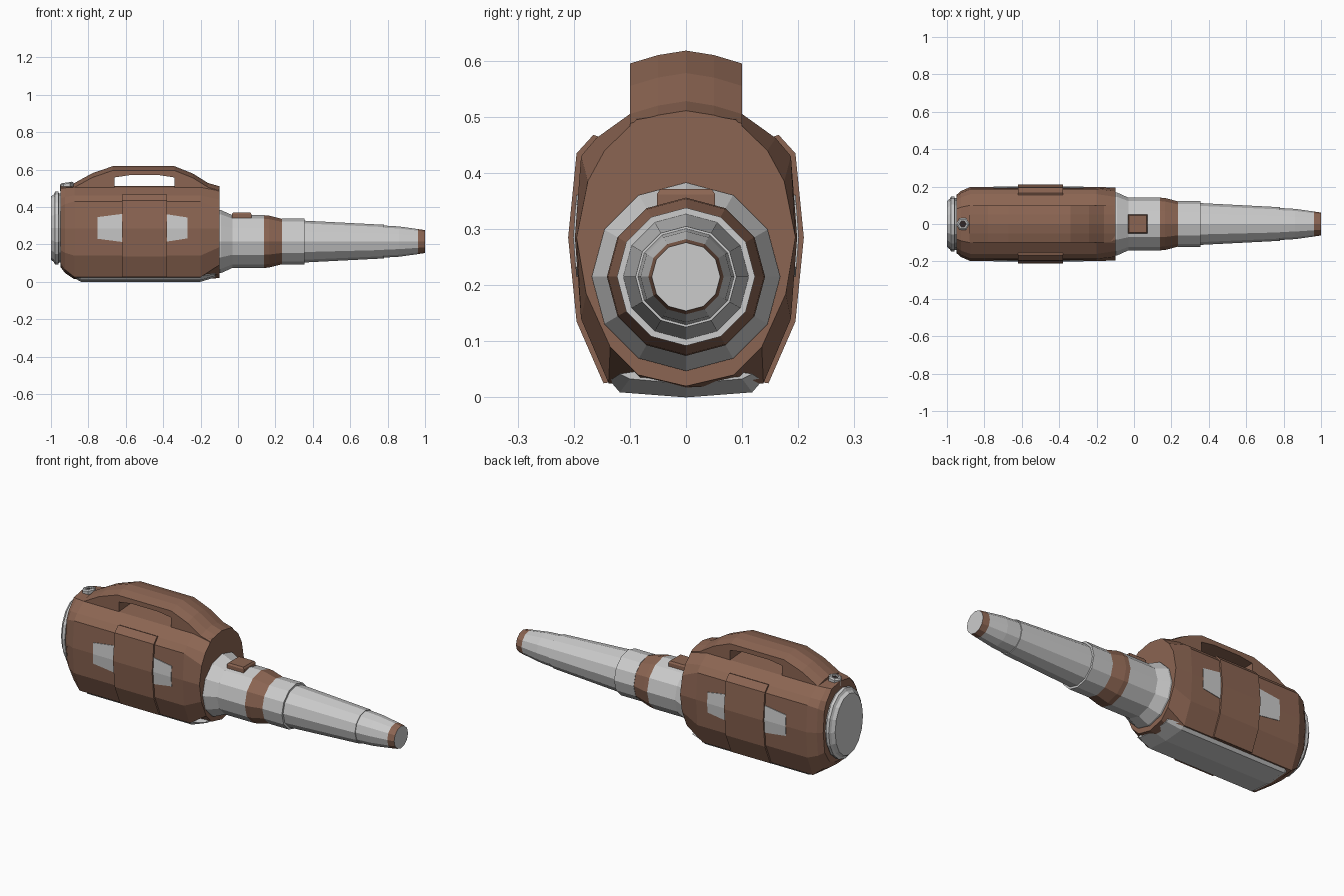
import bpy, bmesh
from math import sin, cos, pi

if "Cube" in bpy.data.objects:
    bpy.data.objects.remove(bpy.data.objects["Cube"])

brown = bpy.data.materials.new("brown_plastic")
brown.diffuse_color = (0.26, 0.13, 0.085, 1)
brown.use_nodes = True
brown.node_tree.nodes["Principled BSDF"].inputs["Base Color"].default_value = brown.diffuse_color
dark = bpy.data.materials.new("dark_hole")
dark.diffuse_color = (0.03, 0.02, 0.02, 1)
dark.use_nodes = True
dark.node_tree.nodes["Principled BSDF"].inputs["Base Color"].default_value = dark.diffuse_color


def loft(name, rings, mat=None, caps=True):
    """Skin a list of closed rings of 3D points."""
    bm = bmesh.new()
    vs = [[bm.verts.new(p) for p in r] for r in rings]
    n = len(vs[0])
    for a, b in zip(vs, vs[1:]):
        for i in range(n):
            j = (i + 1) % n
            bm.faces.new((a[i], a[j], b[j], b[i]))
    if caps:
        bm.faces.new(vs[0])
        bm.faces.new(vs[-1])
    bmesh.ops.remove_doubles(bm, verts=bm.verts, dist=1e-5)
    bmesh.ops.recalc_face_normals(bm, faces=bm.faces)
    me = bpy.data.meshes.new(name)
    bm.to_mesh(me)
    bm.free()
    ob = bpy.data.objects.new(name, me)
    bpy.context.collection.objects.link(ob)
    if mat:
        me.materials.append(mat)
    return ob


def mirrored(x, half):
    """Full cross-section from a half section running top to bottom."""
    return [(x, y, z) for y, z in half] + [(x, -y, z) for y, z in half[-2:0:-1]]


def tube(name, stations, zc, mat=None, n=12, caps=True):
    """Elliptical rings along x; stations are (x, ry, rz)."""
    rings = [[(x, ry * sin(2 * pi * i / n), zc + rz * cos(2 * pi * i / n))
              for i in range(n)] for x, ry, rz in stations]
    return loft(name, rings, mat, caps)


def mix(a, b, t):
    return [(p[0] + (q[0] - p[0]) * t, p[1] + (q[1] - p[1]) * t) for p, q in zip(a, b)]


# Main housing
main = [(0, .512), (.1, .505), (.16, .462), (.187, .43), (.198, .285),
        (.187, .14), (.138, .025), (.07, .018), (0, .014)]
front = [(0, .51), (.088, .495), (.145, .44), (.175, .385), (.195, .285),
         (.178, .185), (.135, .09), (.085, .04), (0, .02)]
back = [(0, .515), (.08, .5), (.125, .445), (.145, .4), (.155, .285),
        (.142, .17), (.1, .105), (.055, .085), (0, .08)]
loft("housing", [mirrored(-.95, back), mirrored(-.925, mix(back, main, .5)),
                 mirrored(-.875, main), mirrored(-.2, main), mirrored(-.1, front)], brown)

# Grey base plate
base = []
for x, w, z in [(-.9, .1, .035), (-.84, .118, 0), (-.2, .118, 0), (-.12, .1, .024)]:
    base.append(mirrored(x, [(0, .06), (w + .018, .03 + z * .5), (w, z + .009), (0, z)]))
loft("base_plate", base)

# Carry handle with grip opening: (x, top z, underside z)
handle = []
for x, top, low in [(-.88, .525, .49), (-.78, .58, .49), (-.67, .618, .49), (-.66, .618, .49),
                    (-.66, .618, .558), (-.58, .618, .57), (-.42, .618, .57), (-.34, .618, .558),
                    (-.34, .618, .49), (-.24, .578, .49), (-.16, .528, .48), (-.1, .511, .47)]:
    edge = max(top - .023, low + .004)
    handle.append(mirrored(x, [(0, top), (.05, max(top - .008, edge)), (.1, edge), (.1, low), (0, low)]))
loft("handle", handle, brown)

# Side bands and grey side windows
band = [(.165, .468), (.195, .435), (.21, .285), (.195, .135), (.147, .025)]
inner = [(.12, .03), (.15, .285), (.13, .455)]
for s, side in ((-1, "front"), (1, "back")):
    loft(side + "_band", [[(x, s * y, z) for y, z in band + inner] for x in (-.62, -.38)], brown)
    for k, (x0, h0, x1, h1) in enumerate([(-.75, .058, -.62, .075), (-.38, .073, -.27, .056)]):
        rings = []
        for x, h in ((x0, h0), (x1, h1)):
            pts = [(.201 - h * .076, .288 + h), (.201, .285), (.201 - h * .076, .288 - h),
                   (.17, .288 - h), (.17, .288 + h)]
            rings.append([(x, s * y, z) for y, z in pts])
        loft(f"{side}_window_{k + 1}", rings)

# Rear cap
tube("rear_cap", [(-.94, .138, .185), (-.958, .138, .185), (-.96, .147, .195), (-.978, .147, .195),
                  (-.985, .135, .18), (-1, .122, .17)], .287, n=16)

# Screw boss on top, leaning towards the rear
def boss_ring(r, z):
    return [(-.915 + r * cos(i * pi / 3), r * sin(i * pi / 3), z + .15 * r * cos(i * pi / 3))
            for i in range(6)]
loft("screw_boss", [boss_ring(.036, .49), boss_ring(.036, .525), boss_ring(.028, .531),
                    boss_ring(.018, .531), boss_ring(.018, .518)])
loft("screw_hole", [boss_ring(.018, .515), boss_ring(.018, .522)], dark)

# Nozzle sections along the x axis: (x, radius)
AXIS = .215
def nozzle(name, pts, mat=None, n=12, caps=True):
    tube(name, [(x, r, r) for x, r in pts], AXIS, mat, n, caps)

nozzle("nozzle_collar", [(-.12, .168), (-.09, .168), (-.03, .141), (.14, .141)])
nozzle("nozzle_brown_ring", [(.14, .141), (.165, .139), (.24, .12)], brown)
nozzle("nozzle_sleeve", [(.235, .123), (.355, .123)])
nozzle("nozzle_pipe", [(.35, .112), (.78, .09)])
nozzle("nozzle_tip", [(.775, .086), (.86, .081), (.962, .067), (.962, .05)])
nozzle("nozzle_end_ring", [(.962, .067), (1, .061)], brown, caps=False)
nozzle("nozzle_mouth", [(1, .061), (.999, .052), (.95, .043)])

# Trigger button
loft("button", [[(.02 + sx * w, sy * w, z) for sx, sy in ((-1, -1), (1, -1), (1, 1), (-1, 1))]
                for w, z in ((.052, .33), (.052, .362), (.046, .371))], brown)
